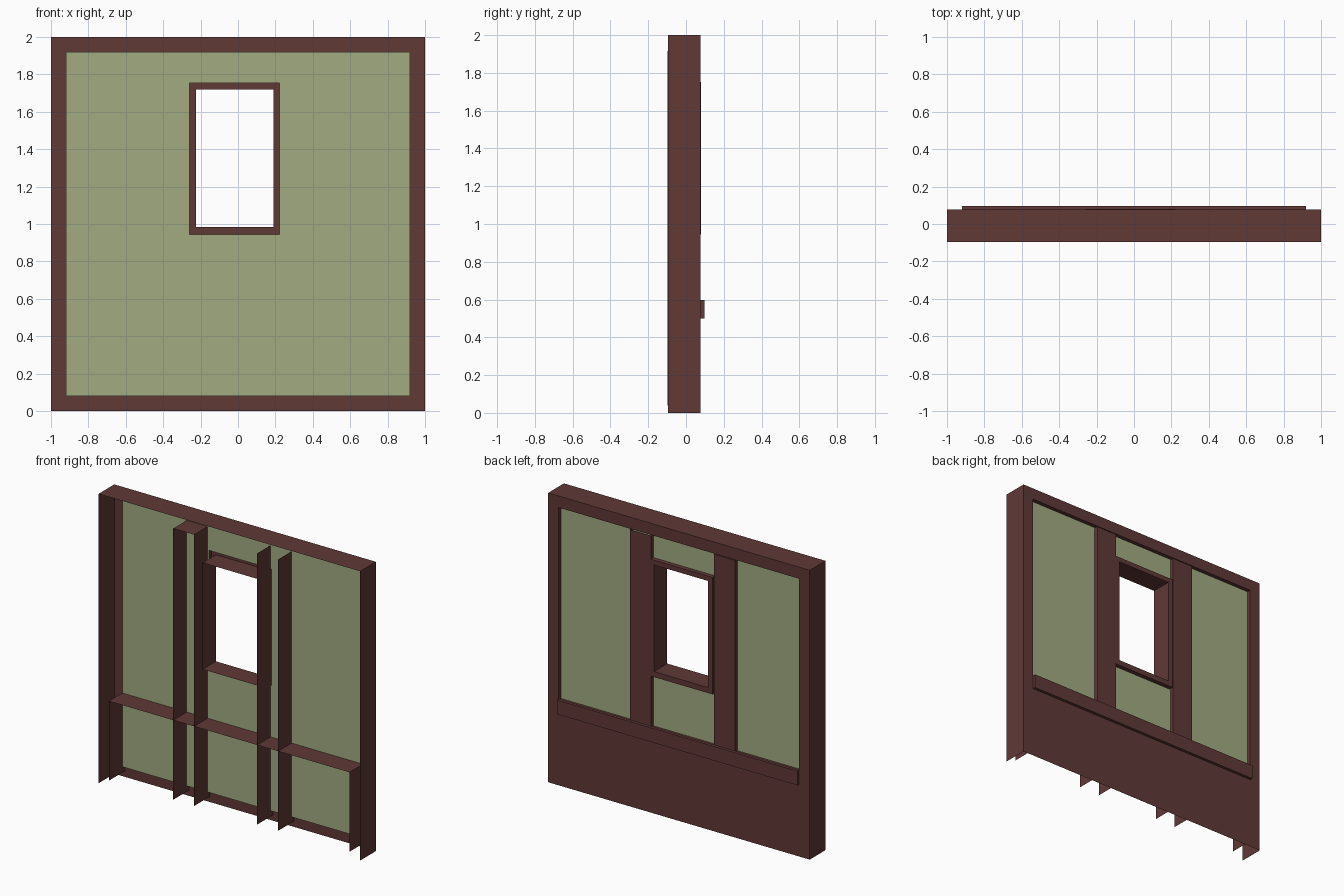
import bpy, bmesh

if "Cube" in bpy.data.objects:
    bpy.data.objects.remove(bpy.data.objects["Cube"])


def material(name, rgb):
    m = bpy.data.materials.new(name)
    m.diffuse_color = (*rgb, 1)
    m.use_nodes = True
    m.node_tree.nodes["Principled BSDF"].inputs["Base Color"].default_value = m.diffuse_color
    return m


BROWN = material("brown_timber", (0.115, 0.041, 0.037))
GREEN = material("green_plaster", (0.36, 0.41, 0.22))

BACK, PANEL, FRAME_FRONT, BEAM_FRONT = 0.077, 0.05, -0.095, -0.0975


def finish(name, bm, mat):
    mesh = bpy.data.meshes.new(name)
    bm.to_mesh(mesh)
    bm.free()
    mesh.materials.append(mat)
    obj = bpy.data.objects.new(name, mesh)
    bpy.context.collection.objects.link(obj)
    return obj


def ring(name, loops, mat, skip=()):
    """Skin rectangles (x0, x1, z0, z1) at depth y; skip = (segment, side) pairs."""
    bm = bmesh.new()
    rows = []
    for (x0, x1, z0, z1), y in loops:
        rows.append([bm.verts.new((x, y, z)) for x, z in
                     ((x0, z0), (x1, z0), (x1, z1), (x0, z1))])
    for s, (a, b) in enumerate(zip(rows, rows[1:])):
        for i in range(4):
            if (s, i) not in skip:
                j = (i + 1) % 4
                bm.faces.new((b[i], b[j], a[j], a[i]))
    return finish(name, bm, mat)


def open_box(name, x, y, z, removed, mat):
    """Box shell with the sides facing the removed directions left out."""
    bm = bmesh.new()
    bmesh.ops.create_cube(bm, size=1)
    bm.normal_update()
    dirs = {"-y": (1, -1), "-z": (2, -1), "+z": (2, 1)}
    gone = [f for f in bm.faces
            if any(f.normal[dirs[r][0]] * dirs[r][1] > 0.9 for r in removed)]
    bmesh.ops.delete(bm, geom=gone, context="FACES")
    for v in bm.verts:
        v.co = [r[0] if c < 0 else r[1] for c, r in zip(v.co, (x, y, z))]
    return finish(name, bm, mat)


outer = (-1, 1, 0, 2)
inner = (-0.92, 0.92, 0.08, 1.92)
win_out = (-0.258, 0.222, 0.945, 1.753)
win_in = (-0.225, 0.189, 0.983, 1.72)

# outer frame, open at the bottom and front
ring("outer_frame", [(outer, FRAME_FRONT), (outer, BACK), (inner, BACK), (inner, PANEL)],
     BROWN, skip={(0, 0)})

# plaster infill with the window hole
ring("wall_panel", [(inner, PANEL), (win_out, PANEL)], GREEN)

# window surround and its deep reveal
ring("window_frame", [(win_out, PANEL), (win_out, 0.08), (win_in, 0.08), (win_in, -0.065)], BROWN)

# posts beside the window; only the left one is capped
for name, x0, removed in (("left_post", -0.427, ("-y", "-z")),
                          ("right_post", 0.215, ("-y", "-z", "+z"))):
    open_box(name, (x0, x0 + 0.16), (BEAM_FRONT, BACK), (0.04, 1.915), removed, BROWN)

# lower cladding board
open_box("lower_board", (-0.92, 0.92), (BEAM_FRONT, BACK + 0.0005), (0.04, 0.59),
         ("-y", "-z"), BROWN)

# projecting rail
open_box("rail", (-0.92, 0.92), (BACK, 0.0975), (0.5, 0.598), ("-y",), BROWN)
